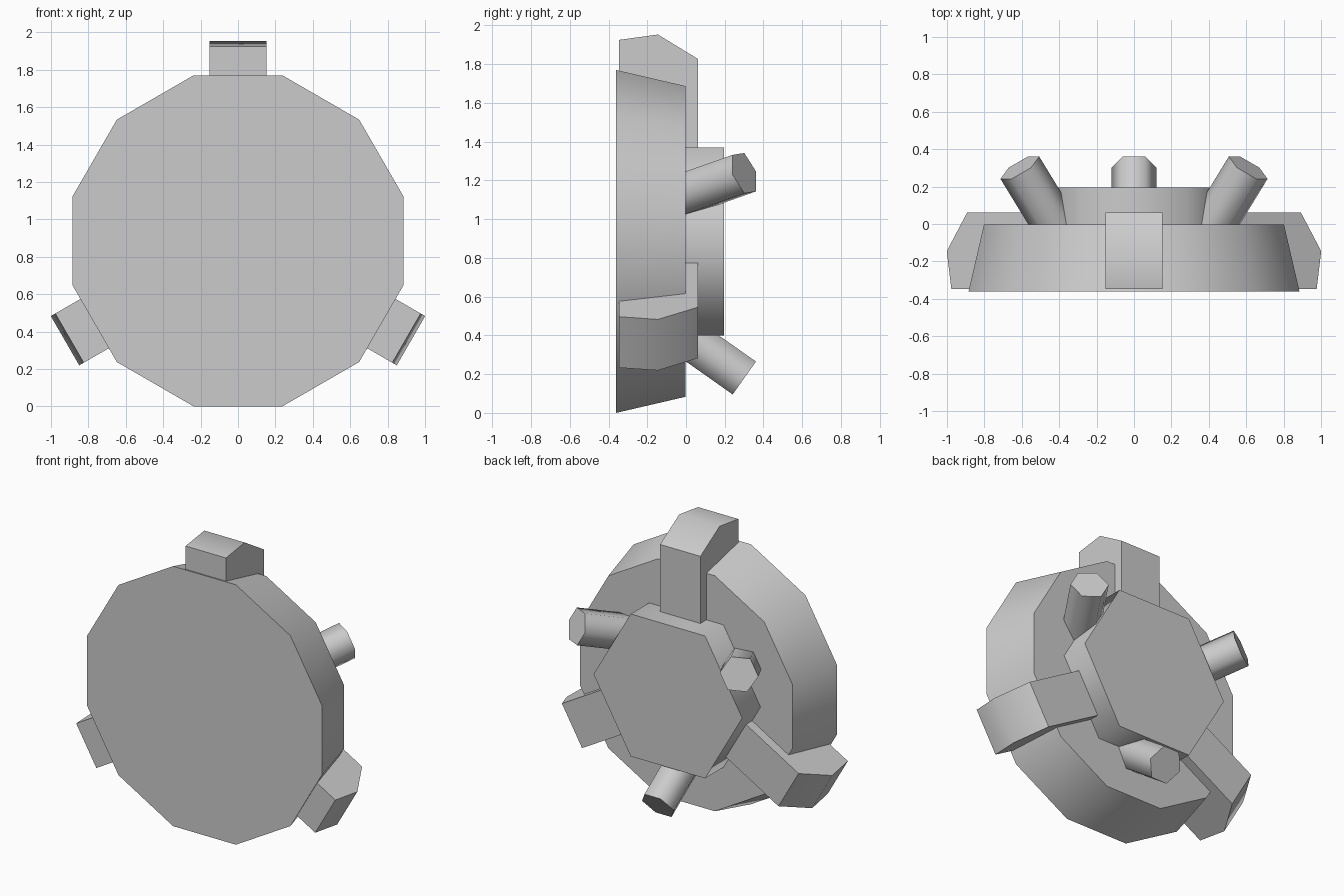
import bpy, bmesh
from math import radians, sin, cos, pi
from mathutils import Vector

if "Cube" in bpy.data.objects:
    bpy.data.objects.remove(bpy.data.objects["Cube"])

CZ = 0.885                      # height of the wheel centre
X, Z = Vector((1, 0, 0)), Vector((0, 0, 1))


def loft(name, ring_a, ring_b, smooth_angle):
    """Closed solid between two matching rings of points."""
    bm = bmesh.new()
    a = [bm.verts.new(p) for p in ring_a]
    b = [bm.verts.new(p) for p in ring_b]
    n = len(a)
    bm.faces.new(a)
    bm.faces.new(b)
    for i in range(n):
        j = (i + 1) % n
        bm.faces.new((a[i], a[j], b[j], b[i]))
    bmesh.ops.recalc_face_normals(bm, faces=bm.faces)
    me = bpy.data.meshes.new(name)
    bm.to_mesh(me)
    bm.free()
    ob = bpy.data.objects.new(name, me)
    bpy.context.collection.objects.link(ob)
    me.shade_smooth()
    me.set_sharp_from_angle(angle=radians(smooth_angle))
    return ob


def ring(centre, u, v, radius, sides, phase=0.0):
    return [centre + radius * (cos(phase + 2 * pi * i / sides) * u +
                               sin(phase + 2 * pi * i / sides) * v)
            for i in range(sides)]


def at(y, r=0.0, out=Z):
    """Point at depth y and distance r from the wheel axis."""
    return Vector((0, y, CZ)) + r * out


# Tapered twelve-sided disc
k = cos(pi / 12)
loft("disc", ring(at(-0.361), X, Z, 0.885 / k, 12, pi / 12),
     ring(at(-0.003), X, Z, 0.802 / k, 12, pi / 12), 40)

# Hexagonal hub on the back
loft("hub", ring(at(-0.05), X, Z, 0.56, 6), ring(at(0.195), X, Z, 0.56, 6), 65)

# Three clamp arms: side profile (depth, radius) extruded across the width
PROFILE = [(-0.347, 0.45), (-0.347, 1.04), (-0.145, 1.068), (0.062, 0.942), (0.062, 0.45)]
for i, deg in enumerate((90, 210, 330)):
    t = radians(deg)
    out = Vector((cos(t), 0, sin(t)))
    side = Vector((-sin(t), 0, cos(t))) * 0.152
    pts = [at(y, r, out) for y, r in PROFILE]
    loft(f"arm_{i + 1}", [p - side for p in pts], [p + side for p in pts], 45)

# Three hexagonal pegs leaning outwards between the arms
LEAN = radians(35.2)
for i, deg in enumerate((30, 150, 270)):
    t = radians(deg)
    out = Vector((cos(t), 0, sin(t)))
    tangent = Vector((-sin(t), 0, cos(t)))
    axis = Vector((0, cos(LEAN), 0)) + out * sin(LEAN)
    up = axis.cross(tangent)
    tip = at(0.301, 0.705, out)
    loft(f"peg_{i + 1}", ring(tip - axis * 0.5, tangent, up, 0.12, 6),
         ring(tip, tangent, up, 0.12, 6), 65)
